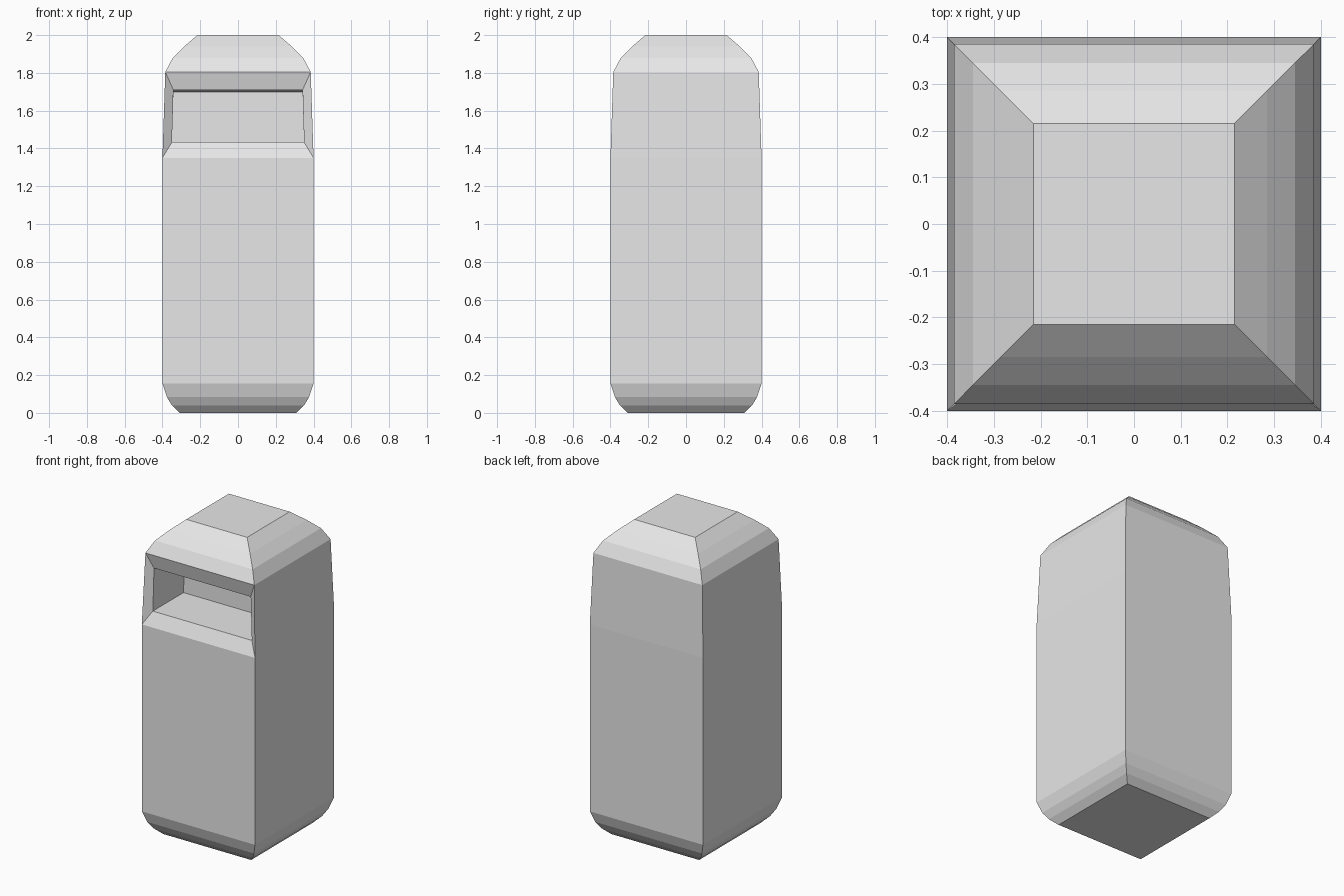
import bpy
import bmesh

cube = bpy.data.objects.get("Cube")
if cube:
    bpy.data.objects.remove(cube, do_unlink=True)

grey = bpy.data.materials.new("light_grey")
grey.use_nodes = True
colour = (0.8, 0.8, 0.8, 1.0)
grey.diffuse_color = colour
grey.node_tree.nodes["Principled BSDF"].inputs["Base Color"].default_value = colour

# Half width and height of each square section, bottom to top
profile = [(0.31, 0.0), (0.35, 0.04), (0.377, 0.085), (0.4, 0.155), (0.4, 1.35),
           (0.385, 1.805), (0.345, 1.88), (0.285, 1.94), (0.215, 2.0)]
FRONT_BAND = 4  # band that holds the opening

bm = bmesh.new()


def square_ring(half, z):
    corners = [(-1, -1), (1, -1), (1, 1), (-1, 1)]
    return [bm.verts.new((x * half, y * half, z)) for x, y in corners]


def upright_ring(y, low, high):
    """Four corners facing the front; low and high are (half width, z)."""
    (wl, zl), (wh, zh) = low, high
    return [bm.verts.new(p) for p in
            ((-wl, y, zl), (wl, y, zl), (wh, y, zh), (-wh, y, zh))]


def bridge(a, b, skip=()):
    for i in range(4):
        if i not in skip:
            j = (i + 1) % 4
            bm.faces.new((a[i], a[j], b[j], b[i]))


# Body shell with rounded base and crown
rings = [square_ring(h, z) for h, z in profile]
for n in range(len(rings) - 1):
    bridge(rings[n], rings[n + 1], skip=(0,) if n == FRONT_BAND else ())
bm.faces.new(rings[0][::-1])
bm.faces.new(rings[-1])

# Sloped frame and deep slot in the front
lower, upper = rings[FRONT_BAND], rings[FRONT_BAND + 1]
outer = [lower[0], lower[1], upper[1], upper[0]]
rim = upright_ring(-0.36, (0.35, 1.433), (0.342, 1.71))
back = upright_ring(-0.05, (0.35, 1.433), (0.342, 1.70))
bridge(outer, rim)
bridge(rim, back)
bm.faces.new(back)

bmesh.ops.recalc_face_normals(bm, faces=bm.faces)
mesh = bpy.data.meshes.new("bin_body")
bm.to_mesh(mesh)
bm.free()
mesh.materials.append(grey)
body = bpy.data.objects.new("bin_body", mesh)
bpy.context.collection.objects.link(body)
